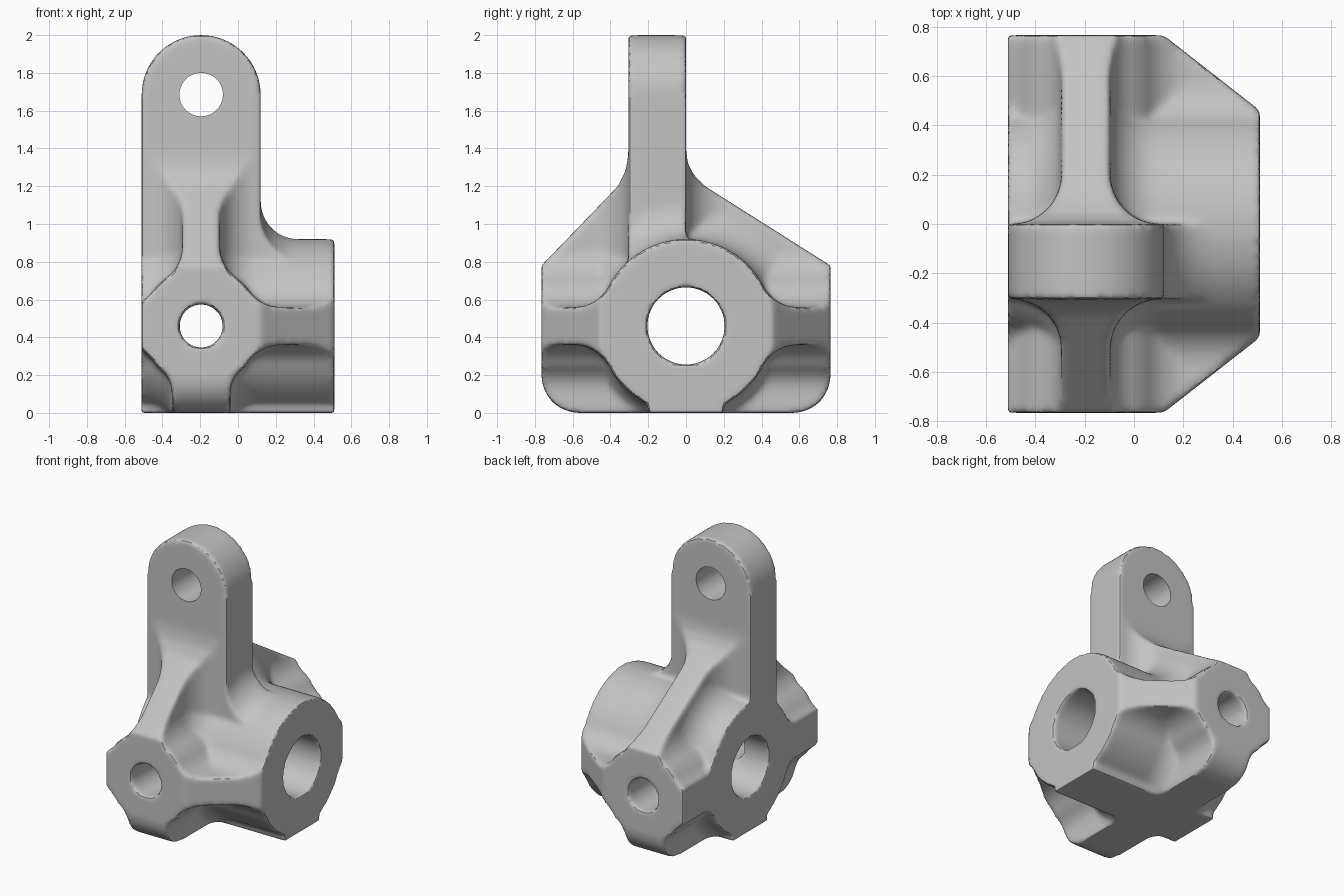
import bpy, bmesh
from math import sin, cos, pi, sqrt, atan2, radians

if "Cube" in bpy.data.objects:
    bpy.data.objects.remove(bpy.data.objects["Cube"], do_unlink=True)

LUG_X, HUB_Z = -0.195, 0.46      # shared centre lines
LUG_R, HUB_R = 0.315, 0.46
TAB_BACK, TAB_FRONT = 0.0, -0.305
BIG = 0.9                        # overshoot, trimmed by the envelopes

GREY = (0.55, 0.55, 0.55, 1)
grey = bpy.data.materials.new("plain_grey")
grey.use_nodes = True
grey.diffuse_color = GREY
grey.node_tree.nodes["Principled BSDF"].inputs["Base Color"].default_value = GREY


def finish(name, bm):
    bmesh.ops.remove_doubles(bm, verts=bm.verts, dist=1e-5)
    bmesh.ops.recalc_face_normals(bm, faces=bm.faces)
    mesh = bpy.data.meshes.new(name)
    bm.to_mesh(mesh)
    bm.free()
    mesh.materials.append(grey)
    ob = bpy.data.objects.new(name, mesh)
    bpy.context.collection.objects.link(ob)
    return ob


def arc(cx, cy, r, a0, a1, n=16):
    steps = [radians(a0 + (a1 - a0) * i / n) for i in range(n + 1)]
    return [(cx + r * cos(a), cy + r * sin(a)) for a in steps]


def circle(cx, cy, r, n=96):
    return arc(cx, cy, r, 0, 360, n)[:-1]


def prism(name, pts, axis, lo, hi):
    """Extrude a 2D outline along an axis."""
    place = {"X": lambda a, b, t: (t, a, b),
             "Y": lambda a, b, t: (a, t, b),
             "Z": lambda a, b, t: (a, b, t)}[axis]
    bm = bmesh.new()
    low, high = [[bm.verts.new(place(a, b, t)) for a, b in pts] for t in (lo, hi)]
    bm.faces.new(low)
    bm.faces.new(high)
    for i in range(len(pts)):
        bm.faces.new((low[i - 1], low[i], high[i], high[i - 1]))
    return finish(name, bm)


def ring_solid(name, pts, cx, cz, n=96):
    """Revolve a closed (x, radius) outline about a line along x."""
    bm = bmesh.new()
    rows = []
    for k in range(n):
        a = 2 * pi * k / n
        rows.append([bm.verts.new((cx + t, r * cos(a), cz + r * sin(a))) for t, r in pts])
    for k in range(n):
        for i in range(len(pts)):
            bm.faces.new((rows[k - 1][i - 1], rows[k - 1][i], rows[k][i], rows[k][i - 1]))
    return finish(name, bm)


def apply(ob, kind, **settings):
    mod = ob.modifiers.new(kind.lower(), kind)
    for key, value in settings.items():
        setattr(mod, key, value)
    bpy.context.view_layer.objects.active = ob
    bpy.ops.object.modifier_apply(modifier=mod.name)


def combine(ob, other, operation):
    apply(ob, "BOOLEAN", operation=operation, solver="MANIFOLD", object=other)
    bpy.data.objects.remove(other, do_unlink=True)


def flared_bar(cx, cz, R, h, f, turn, length=1.2):
    """Outline of a bar leaving a round hub with fillets of radius f."""
    u = sqrt((R + f) ** 2 - (h + f) ** 2)
    end = 180 + atan2(h + f, u) * 180 / pi
    top = [(length, h)] + arc(u, h + f, f, 270, end)
    pts = top + [(a, -b) for a, b in reversed(top)]
    s, c = sin(radians(turn)), cos(radians(turn))
    return [(cx + a * c - b * s, cz + a * s + b * c) for a, b in pts]


# Cross hub with its flat pad and side webs
body = prism("knuckle_body", circle(0, HUB_Z, HUB_R), "X", -0.6, 0.6)
parts = [prism("bottom_pad", [(-.2, -.1), (.2, -.1), (.2, .2), (-.2, .2)], "X", -0.62, 0.62)]
for turn in (0, 180):
    parts.append(prism("side_web", flared_bar(0, HUB_Z, HUB_R, .1, .2, turn), "X", -0.61, 0.61))

# Long boss with four flared ribs
parts.append(prism("long_boss", circle(LUG_X, HUB_Z, LUG_R), "Y", -BIG, BIG))
for turn, h, f in ((0, .1, .2), (90, .1, .2), (180, .1, .2), (270, .155, .15)):
    outline = flared_bar(LUG_X, HUB_Z, LUG_R, h, f, turn, 0.93)
    parts.append(prism("boss_rib", outline, "Y", -BIG, BIG))

# Upright tab
tab = arc(LUG_X, 2 - LUG_R, LUG_R, 0, 180, 48) + [(LUG_X - LUG_R, HUB_Z), (LUG_X + LUG_R, HUB_Z)]
parts.append(prism("upright_tab", tab, "Y", TAB_FRONT, TAB_BACK))

# Gusset flaring into both sides of the tab
half = ([(.1, BIG)] + arc(.3, TAB_BACK + .2, .2, 180, 270)
        + arc(.3, TAB_FRONT - .2, .2, 90, 180) + [(.1, -BIG)])
gusset = [(LUG_X + a, b) for a, b in half] + [(LUG_X - a, b) for a, b in reversed(half)]
parts.append(prism("gusset", gusset, "Z", HUB_Z, 1.38))

# Fillets between the ribs and the hub
ring = [(.3, .4)] + arc(.3, .66, .2, 270, 180)
ring += [(-a, b) for a, b in reversed(ring)]
parts.append(ring_solid("rib_fillet", ring, LUG_X, HUB_Z))

# Fillet between the tab and the hub
foot = ring_solid("tab_fillet", [(0, .4), (.32, .4)] + arc(.32, .66, .2, 270, 180) + [(0, .66)],
                  0, HUB_Z)
block = [(TAB_FRONT, HUB_Z), (TAB_BACK, HUB_Z), (TAB_BACK, 1.4), (TAB_FRONT, 1.4)]
combine(foot, prism("trim_block", block, "X", -.1, 1), "INTERSECT")
parts.append(foot)

for part in parts:
    combine(body, part, "UNION")

# Trim to the side and plan envelopes
side = (arc(-.565, .2, .2, 180, 270) + arc(.565, .2, .2, 270, 360)
        + [(.765, .78), (.1, 1.2), (.04, 1.26), (.01, 1.32), (.001, 1.38), (.001, 2.1),
           (TAB_FRONT - .001, 2.1), (TAB_FRONT - .001, 1.36), (-.32, 1.28), (-.36, 1.2), (-.765, .78)])
combine(body, prism("side_envelope", side, "X", -1, 1), "INTERSECT")
plan = [(-.511, -.8), (.075, -.8), (.51, -.46), (.51, .46), (.075, .8), (-.511, .8)]
combine(body, prism("plan_envelope", plan, "Z", -1, 3), "INTERSECT")

# Bores through hub and boss
combine(body, prism("hub_bore", circle(0, HUB_Z, .205), "X", -1, 1), "DIFFERENCE")
combine(body, prism("boss_bore", circle(LUG_X, HUB_Z, .115), "Y", -1, 1), "DIFFERENCE")

# Soften every edge like a casting, then drill the crisp hole in the tab
apply(body, "REMESH", mode="VOXEL", voxel_size=0.015)
apply(body, "SMOOTH", factor=0.5, iterations=10)
combine(body, prism("tab_bore", circle(LUG_X, 2 - LUG_R, .115), "Y", -1, 1), "DIFFERENCE")

bpy.ops.object.select_all(action="DESELECT")
body.select_set(True)
bpy.context.view_layer.objects.active = body
bpy.ops.object.shade_smooth_by_angle(angle=radians(35))
